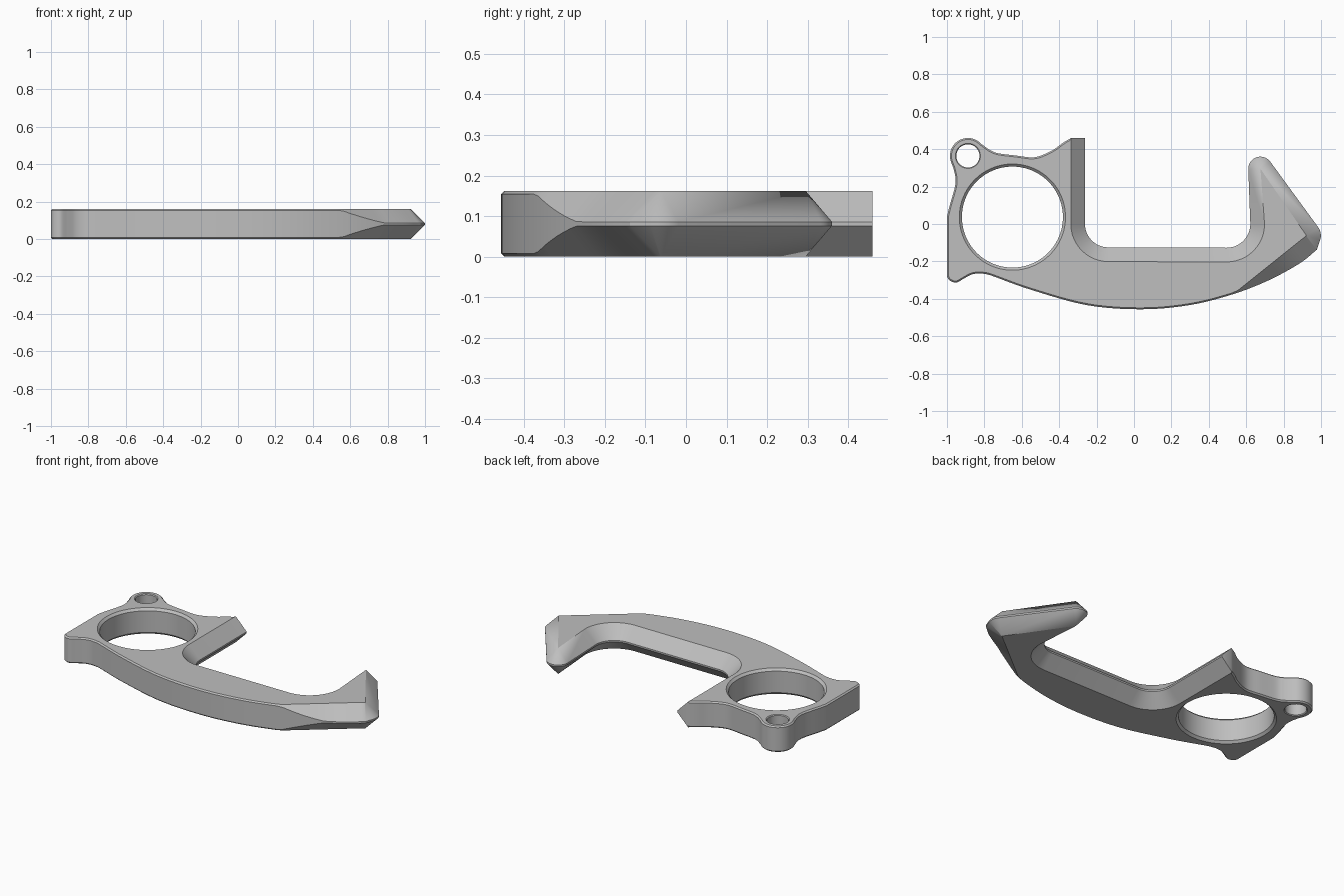
import bpy, bmesh
from math import sin, cos, radians
from mathutils import Vector

if "Cube" in bpy.data.objects:
    bpy.data.objects.remove(bpy.data.objects["Cube"])

H = 0.162       # plate thickness
EDGE = 0.076    # depth of the big edge bevel
SMALL = 0.008   # small chamfer on plain edges


def arc(c, r, a0, a1, n=12):
    return [Vector((c[0] + r * cos(radians(a0 + (a1 - a0) * i / n)),
                    c[1] + r * sin(radians(a0 + (a1 - a0) * i / n)))) for i in range(n + 1)]


def spline(pts, n=6):
    """Smooth curve through a few points."""
    p = [Vector(v) for v in pts]
    p = [p[0] * 2 - p[1]] + p + [p[-1] * 2 - p[-2]]
    out = []
    for a, b, c, d in zip(p, p[1:], p[2:], p[3:]):
        for i in range(n):
            t = i / n
            out.append(0.5 * (2 * b + (c - a) * t + (2 * a - 5 * b + 4 * c - d) * t ** 2
                              + (3 * b - a - 3 * c + d) * t ** 3))
    return out + [p[-2]]


def loft(name, rings):
    """Closed solid through equal-length rings, listed from the bottom up."""
    bm = bmesh.new()
    loops = [[bm.verts.new(v) for v in ring] for ring in rings]
    n = len(loops[0])
    for lo, hi in zip(loops, loops[1:]):
        for i in range(n):
            j = (i + 1) % n
            bm.faces.new((lo[i], lo[j], hi[j], hi[i]))
    bm.faces.new(loops[0][::-1])
    bm.faces.new(loops[-1])
    bmesh.ops.remove_doubles(bm, verts=bm.verts, dist=1e-4)
    bmesh.ops.recalc_face_normals(bm, faces=bm.faces)
    me = bpy.data.meshes.new(name)
    bm.to_mesh(me)
    bm.free()
    ob = bpy.data.objects.new(name, me)
    bpy.context.collection.objects.link(ob)
    return ob


# Outline, counterclockwise: each entry is (outer point, top-face point or None, depth)
outline = []


def add(points, tops=None, depth=SMALL):
    tops = tops or [None] * len(points)
    outline.extend((Vector(p), q and Vector(q), depth) for p, q in zip(points, tops))


# Hook: outer corner and rounded tip, both bevelled to a point
corner, tip = Vector((0.922, -0.062)), Vector((0.676, 0.295))
add(arc(corner, 0.077, -20, 34.6), [corner] * 13, EDGE)
add(arc(tip, 0.065, 34.6, 182, 20), [tip] * 21, EDGE)

# Inner edge: two concentric rounded corners and a straight blade
add(arc((0.495, 0), 0.127, 0, -90), arc((0.495, 0), 0.203, 0, -90), EDGE)
add(arc((-0.137, 0), 0.125, -90, -180), arc((-0.137, 0), 0.201, -90, -180), EDGE)
add([(-0.262, 0.46)], [(-0.338, 0.46)], EDGE)
add([(-0.33, 0.46)], [(-0.34, 0.452)])

# Back edge, key loop and left side
add(spline([(-0.345, 0.455), (-0.38, 0.434), (-0.44, 0.392), (-0.53, 0.357),
            (-0.63, 0.366), (-0.73, 0.379), (-0.775, 0.398)]))
add(arc((-0.888, 0.364), 0.096, 42, 205, 24))
add(spline([(-0.966, 0.3), (-0.955, 0.25), (-0.957, 0.2), (-0.985, 0.1), (-1, 0.04)]))
add(spline([(-1, -0.28), (-0.985, -0.302), (-0.95, -0.313), (-0.91, -0.292),
            (-0.87, -0.271), (-0.83, -0.264), (-0.79, -0.268)]))

# Curved front edge; near the hook it is cut by a straight bevel
along = (Vector((0.53, -0.375)) - corner).normalized()
for p in spline([(-0.77, -0.273), (-0.55, -0.352), (-0.25, -0.434), (0.04, -0.456), (0.3, -0.433),
                 (0.53, -0.375), (0.72, -0.301), (0.885, -0.211), (0.977, -0.138)]):
    q = corner + along * max(0, (p - corner).dot(along))
    d = (p - q).length
    if p.x > 0.53 and d > SMALL:
        add([p], [q], min(d, EDGE))
    else:
        add([p])

# Plain points get a narrow chamfer along the outline normal
outer, top = [p for p, q, d in outline], []
for i, (p, q, d) in enumerate(outline):
    t = (outer[(i + 1) % len(outer)] - outer[i - 1]).normalized()
    top.append(q or p - d * Vector((t.y, -t.x)))

depths = [d for p, q, d in outline]
body = loft("hook_body", [
    [(q.x, q.y, 0) for q in top],
    [(p.x, p.y, d) for p, d in zip(outer, depths)],
    [(p.x, p.y, H - d) for p, d in zip(outer, depths)],
    [(q.x, q.y, H) for q in top]])


def cut_hole(center, r, c, n):
    """Round through hole with a chamfer c on both rims."""
    m = 0.02
    levels = [(-m, r + c + m), (c, r), (H - c, r), (H + m, r + c + m)]
    cutter = loft("hole_cutter", [[(v.x, v.y, z) for v in arc(center, rad, 0, 360, n)[:-1]]
                                  for z, rad in levels])
    cutter.hide_render = True
    mod = body.modifiers.new("hole", 'BOOLEAN')
    mod.operation, mod.solver, mod.object = 'DIFFERENCE', 'EXACT', cutter
    bpy.context.view_layer.objects.active = body
    bpy.ops.object.modifier_apply(modifier=mod.name)
    bpy.data.objects.remove(cutter)


# Finger ring and key loop holes
cut_hole((-0.65, 0.037), 0.27, 0.014, 96)
cut_hole((-0.888, 0.364), 0.062, 0.005, 48)

# Plain grey finish
grey = bpy.data.materials.new("plain_grey")
grey.use_nodes = True
color = (0.52, 0.52, 0.52, 1)
grey.diffuse_color = color
grey.node_tree.nodes["Principled BSDF"].inputs["Base Color"].default_value = color
body.data.materials.clear()
body.data.materials.append(grey)

bpy.ops.object.select_all(action='DESELECT')
body.select_set(True)
bpy.context.view_layer.objects.active = body
bpy.ops.object.shade_smooth_by_angle(angle=radians(25))
